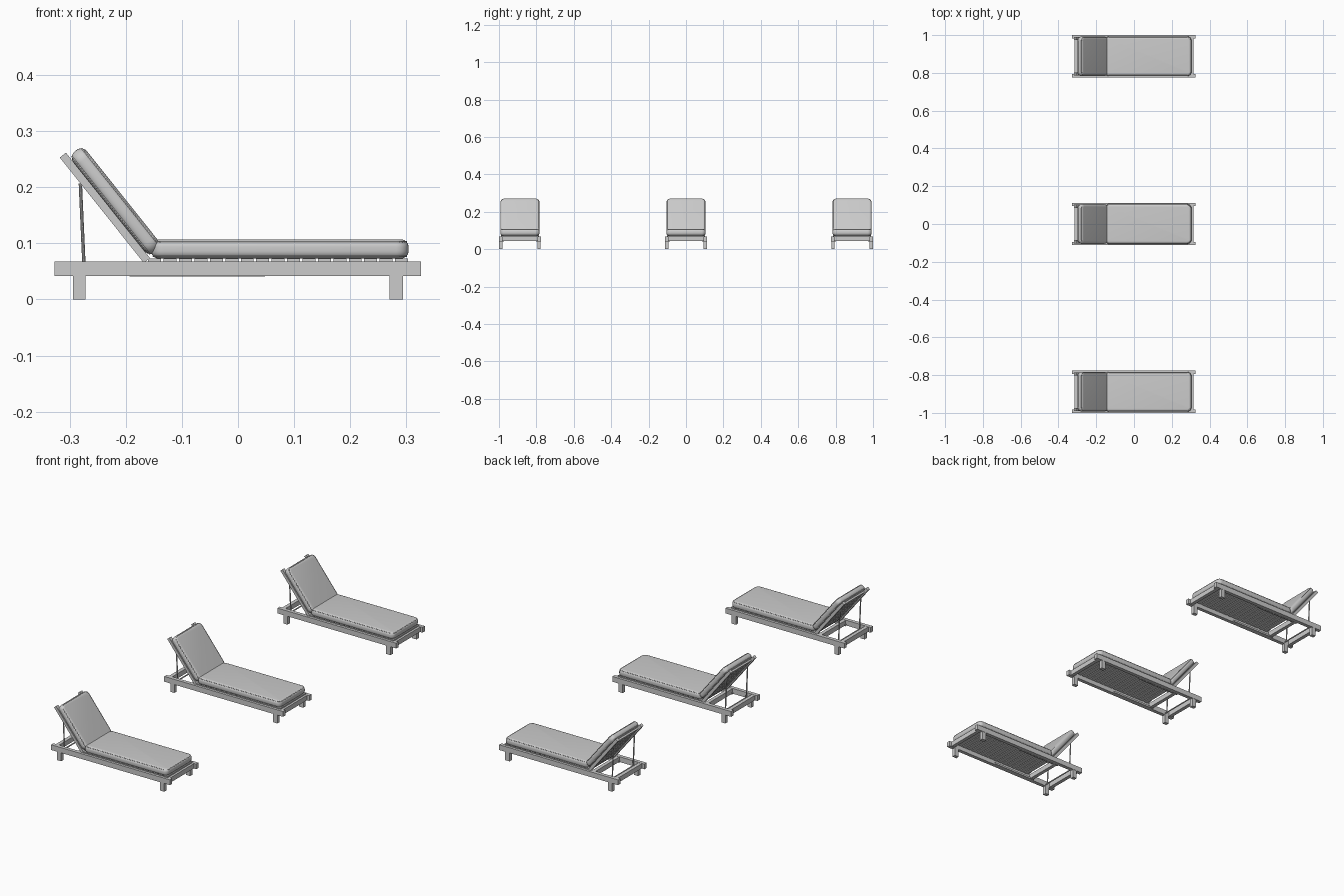
import bpy, bmesh, math
from mathutils import Matrix, Vector

if "Cube" in bpy.data.objects:
    bpy.data.objects.remove(bpy.data.objects["Cube"])

parts = []


def add_object(name, bm, smooth=False):
    mesh = bpy.data.meshes.new(name)
    bmesh.ops.recalc_face_normals(bm, faces=bm.faces[:])
    bm.to_mesh(mesh)
    bm.free()
    for p in mesh.polygons:
        p.use_smooth = smooth
    ob = bpy.data.objects.new(name, mesh)
    bpy.context.collection.objects.link(ob)
    parts.append(ob)
    return ob


def box(bm, x, y, z):
    """Box from (min, max) ranges."""
    size = Matrix.Diagonal((x[1] - x[0], y[1] - y[0], z[1] - z[0], 1))
    mid = Matrix.Translation((sum(x) / 2, sum(y) / 2, sum(z) / 2))
    bmesh.ops.create_cube(bm, size=1, matrix=mid @ size)


def boxes(name, ranges):
    bm = bmesh.new()
    for r in ranges:
        box(bm, *r)
    return add_object(name, bm)


def both_sides(x, y, z):
    return [(x, y, z), (x, (-y[1], -y[0]), z)]


def cushion(name, x, half_w, z, matrix):
    """Padded cushion with rounded corners and rolled edges."""
    bm = bmesh.new()
    box(bm, x, (-half_w, half_w), z)
    upright = [e for e in bm.edges if abs(e.verts[0].co.z - e.verts[1].co.z) > 1e-4]
    bmesh.ops.bevel(bm, geom=upright, offset=0.022, segments=6, profile=0.5, affect='EDGES')
    rim = [e for e in bm.edges if abs(e.verts[0].co.z - e.verts[1].co.z) < 1e-5]
    bmesh.ops.bevel(bm, geom=rim, offset=0.0135, segments=6, profile=0.5, affect='EDGES')
    bm.transform(matrix)
    add_object(name, bm, True)


def piping(name, x, half_w, z, matrix):
    """Seam cord following the top and bottom rim of a cushion."""
    curve = bpy.data.curves.new(name, 'CURVE')
    curve.dimensions = '3D'
    curve.bevel_depth = 0.0014
    curve.bevel_resolution = 1
    inset, r = 0.004, 0.018
    cx, hx, hy = sum(x) / 2, (x[1] - x[0]) / 2 - inset - r, half_w - inset - r
    for level in (z[0] + inset, z[1] - inset):
        pts = []
        for k, (sx, sy) in enumerate([(1, 1), (-1, 1), (-1, -1), (1, -1)]):
            for i in range(6):
                a = math.pi / 2 * (k + i / 5)
                pts.append((cx + sx * hx + r * math.cos(a), sy * hy + r * math.sin(a), level))
        sp = curve.splines.new('POLY')
        sp.points.add(len(pts) - 1)
        for p, co in zip(sp.points, pts):
            p.co = (*(matrix @ Vector(co)), 1)
        sp.use_cyclic_u = True
    ob = bpy.data.objects.new(name, curve)
    bpy.context.collection.objects.link(ob)
    parts.append(ob)


# Base frame: side rails, cross bars, legs
boxes("side_rails", both_sides((-0.327, 0.326), (0.094, 0.112), (0.042, 0.068)))
boxes("cross_bars", [((a, b), (-0.094, 0.094), (0.043, 0.067))
                     for a, b in ((-0.314, -0.296), (-0.19, -0.172), (0.296, 0.314))])
boxes("legs", [r for x in ((-0.294, -0.272), (0.270, 0.294))
               for r in both_sides(x, (0.093, 0.111), (0, 0.043))])
boxes("back_runners", both_sides((-0.193, 0.048), (0.086, 0.094), (0.041, 0.05)))

# Seat slats
boxes("seat_slats", [((-0.16 + i * 0.0275, -0.137 + i * 0.0275), (-0.1, 0.1), (0.064, 0.073))
                     for i in range(17)])

# Tilted backrest: local x runs up the back, local z faces the sitter
a = math.atan2(0.782, 0.624)
u, n = Vector((-math.cos(a), 0, math.sin(a))), Vector((math.sin(a), 0, math.cos(a)))
tilt = Matrix.Translation((-0.157, 0, 0.074)) @ Matrix((u, (0, -1, 0), n)).transposed().to_4x4()
rails = boxes("back_rails", both_sides((0, 0.24), (0.085, 0.102), (-0.014, 0)))
slats = boxes("back_slats", [((0.004 + i * 0.0275, 0.026 + i * 0.0275), (-0.086, 0.086),
                              (-0.009, -0.001)) for i in range(8)])
for ob in (rails, slats):
    ob.data.transform(tilt)

# Cushions with seams
flat = Matrix.Identity(4)
for name, x, z, m in (("seat", (-0.155, 0.304), (0.073, 0.107), flat),
                      ("back", (0.002, 0.232), (0, 0.031), tilt)):
    cushion(name + "_cushion", x, 0.105, z, m)
    piping(name + "_piping", x, 0.105, z, m)

# Support rods holding the backrest up
bm = bmesh.new()
low, high = Vector((-0.274, 0, 0.05)), Vector((-0.281, 0, 0.207))
d = high - low
for y in (-0.082, 0.082):
    place = Matrix.Translation((low + high) / 2 + Vector((0, y, 0))) \
        @ d.to_track_quat('Z', 'Y').to_matrix().to_4x4()
    bmesh.ops.create_cone(bm, cap_ends=True, segments=10, radius1=0.003, radius2=0.003,
                          depth=d.length, matrix=place)
bmesh.ops.create_cone(bm, cap_ends=True, segments=10, radius1=0.003, radius2=0.003, depth=0.19,
                      matrix=Matrix.Translation(low) @ Matrix.Rotation(math.pi / 2, 4, 'X'))
add_object("support_rods", bm)

# Row of three identical loungers
for ob in list(parts):
    for side, y in (("left", -0.888), ("right", 0.888)):
        copy = ob.copy()
        copy.name = side + "_" + ob.name
        copy.location.y = y
        bpy.context.collection.objects.link(copy)
